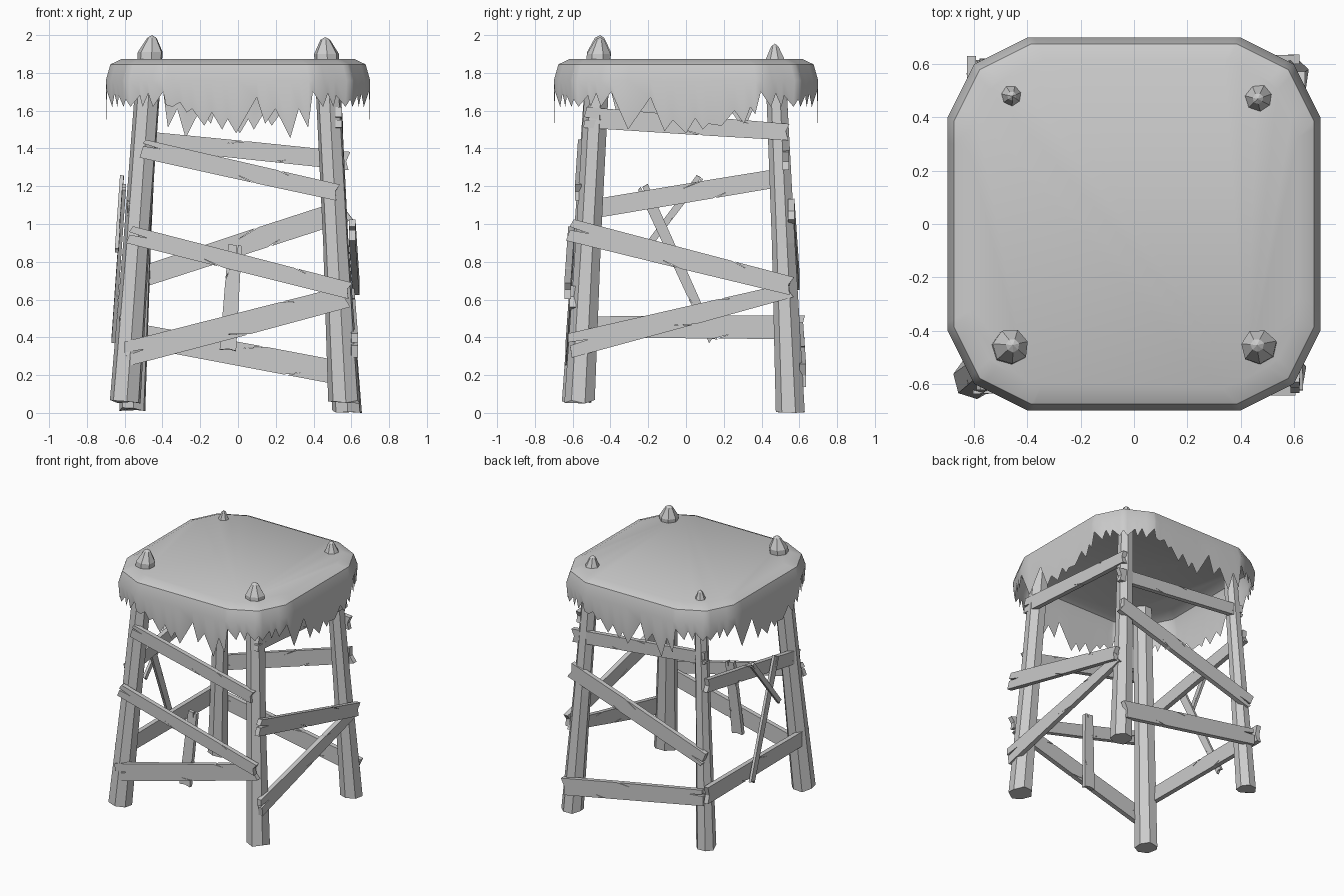
import bpy, bmesh, random
from math import cos, sin, pi, radians
from mathutils import Vector

if "Cube" in bpy.data.objects:
    bpy.data.objects.remove(bpy.data.objects["Cube"])

random.seed(4)


def make_object(name, bm, smooth=False):
    bmesh.ops.recalc_face_normals(bm, faces=bm.faces)
    me = bpy.data.meshes.new(name)
    bm.to_mesh(me)
    bm.free()
    ob = bpy.data.objects.new(name, me)
    bpy.context.collection.objects.link(ob)
    if smooth:
        bpy.context.view_layer.objects.active = ob
        ob.select_set(True)
        bpy.ops.object.shade_smooth_by_angle(angle=radians(35))
        ob.select_set(False)
    return ob


# Leaning posts: seven-sided, slightly uneven, with a chiselled point
def leg(name, foot, head, z0, z1, r0, r1):
    bm = bmesh.new()
    sides, rings = 7, []
    profile = [(z0, r0), (0.9, r0 * 0.45 + r1 * 0.5), (z1 - 0.09, r1), (z1 - 0.015, r1 * 0.38)]
    for i, (z, r) in enumerate(profile):
        c = Vector(foot).lerp(Vector(head), (z - z0) / (z1 - z0))
        ring = []
        for k in range(sides):
            a = 2 * pi * k / sides + 0.3
            rr = r * random.uniform(0.94, 1.06)
            dz = random.uniform(0, 0.02) if (i == 0 and k) else 0
            ring.append(bm.verts.new((c.x + rr * cos(a), c.y + rr * sin(a), z + dz)))
        rings.append(ring)
    for lo, hi in zip(rings, rings[1:]):
        for k in range(sides):
            n = (k + 1) % sides
            bm.faces.new((lo[k], lo[n], hi[n], hi[k]))
    bm.faces.new(rings[0][::-1])
    tip = bm.verts.new((head[0], head[1], z1))
    for k in range(sides):
        bm.faces.new((rings[-1][k], rings[-1][(k + 1) % sides], tip))
    make_object(name, bm)


leg("front_left_leg", (-0.595, -0.575), (-0.455, -0.455), 0.05, 2.00, 0.085, 0.067)
leg("front_right_leg", (0.565, -0.56), (0.462, -0.455), 0.05, 1.99, 0.085, 0.067)
leg("back_left_leg", (-0.56, 0.555), (-0.457, 0.48), 0.01, 1.94, 0.07, 0.048)
leg("back_right_leg", (0.575, 0.555), (0.465, 0.47), 0.00, 1.955, 0.08, 0.055)

# Boards: split, notched outlines extruded outward, lying against the posts
FACES = {
    "front": (Vector((1, 0, 0)), Vector((0, -1, 0))),
    "right": (Vector((0, 1, 0)), Vector((1, 0, 0))),
    "back": (Vector((1, 0, 0)), Vector((0, 1, 0))),
    "left": (Vector((0, 1, 0)), Vector((-1, 0, 0))),
}


def plank(name, face, a0, z0, a1, z1, w0, w1, lift=0.0, thick=0.035):
    h, n = FACES[face]

    def end(a, z):
        return h * a + n * (0.642 - 0.07 * z + lift) + Vector((0, 0, z))

    p, q = end(a0, z0), end(a1, z1)
    u = (q - p).normalized()
    v = n.cross(u).normalized()
    out = u.cross(v).normalized()
    if out.dot(n) < 0:
        out = -out
    c = random.uniform(0.3, 0.6)
    d = random.uniform(0.6, 0.75)
    e = random.uniform(-0.2, 0.2)
    outline = [(0, -0.5), (c, -0.5), (c - 0.09, -0.25), (c + 0.015, -0.5), (1, -0.47),
               (0.985, 0.05), (1, 0.5), (d + 0.015, 0.5), (d + 0.07, 0.3), (d, 0.5),
               (0.01, 0.5), (0, e + 0.08), (0.09, e), (0.005, e - 0.06)]
    bm = bmesh.new()
    vs = [bm.verts.new(p.lerp(q, t) + v * (s * (w0 + (w1 - w0) * t)) - out * thick / 2)
          for t, s in outline]
    f = bm.faces.new(vs)
    new = bmesh.ops.extrude_face_region(bm, geom=[f])["geom"]
    bmesh.ops.translate(bm, vec=out * thick,
                        verts=[g for g in new if isinstance(g, bmesh.types.BMVert)])
    make_object(name, bm)


plank("front_upper_plank", "front", -0.51, 1.40, 0.53, 1.165, 0.10, 0.09, 0.01)
plank("front_middle_plank", "front", -0.58, 0.945, 0.595, 0.645, 0.095, 0.09, 0.03)
plank("front_lower_plank", "front", -0.60, 0.31, 0.58, 0.615, 0.13, 0.12)
plank("front_upright_slat", "front", -0.015, 0.89, -0.055, 0.33, 0.07, 0.09, -0.06, 0.03)
plank("right_upper_plank", "right", -0.54, 1.565, 0.545, 1.485, 0.11, 0.09)
plank("right_middle_plank", "right", -0.62, 0.97, 0.56, 0.67, 0.12, 0.10, 0.03)
plank("right_lower_plank", "right", -0.62, 0.355, 0.56, 0.65, 0.13, 0.08)
plank("back_upper_plank", "back", -0.54, 1.45, 0.59, 1.335, 0.09, 0.10, -0.02)
plank("back_middle_plank", "back", -0.57, 0.70, 0.59, 1.08, 0.11, 0.12, -0.01)
plank("back_lower_plank", "back", -0.58, 0.42, 0.61, 0.20, 0.12, 0.13, -0.01)
plank("left_upper_plank", "left", -0.55, 1.07, 0.55, 1.255, 0.10, 0.10)
plank("left_lower_plank", "left", -0.60, 0.455, 0.63, 0.455, 0.11, 0.13)
plank("left_long_slat", "left", -0.23, 1.20, 0.145, 0.38, 0.06, 0.05, 0.045, 0.02)
plank("left_short_slat", "left", 0.075, 1.25, -0.22, 0.86, 0.04, 0.035, 0.06, 0.02)

# Hide cover: twelve-sided sheet with torn hanging edges (position, hem height)
CORNER = [(-0.6, 1.66), (-0.575, 1.62), (-0.525, 1.68), (-0.51, 1.62), (-0.48, 1.69),
          (-0.455, 1.62), (-0.4, 1.70)]
HEM_A = [(-0.385, 1.63), (-0.35, 1.62), (-0.31, 1.645), (-0.275, 1.59), (-0.245, 1.61),
         (-0.18, 1.52), (-0.14, 1.59), (-0.085, 1.50), (-0.055, 1.555), (-0.01, 1.48),
         (0.10, 1.67), (0.145, 1.53), (0.20, 1.61), (0.28, 1.455), (0.325, 1.61),
         (0.375, 1.51)]
HEM_B = [(-0.31, 1.50), (-0.19, 1.67), (-0.115, 1.49), (-0.07, 1.55), (0.0, 1.48),
         (0.05, 1.56), (0.09, 1.50), (0.12, 1.53), (0.19, 1.52), (0.26, 1.60),
         (0.31, 1.53), (0.345, 1.62), (0.37, 1.58)]
far_corner = [(-x, z) for x, z in reversed(CORNER)]

bm = bmesh.new()
columns = []
for side in range(4):
    hem = CORNER + (HEM_A if side % 2 == 0 else HEM_B) + far_corner[:-1]
    for x, z in hem:
        y = -0.7 + max(0, abs(x) - 0.4) * 0.5
        px, py = x, y
        for _ in range(side):
            px, py = -py, px
        columns.append([bm.verts.new((px * s, py * s, h)) for s, h in
                        ((0.88, 1.874), (0.965, 1.845), (1.0, 1.76), (0.99, z))])
for a, b in zip(columns, columns[1:] + columns[:1]):
    for i in range(3):
        bm.faces.new((a[i], a[i + 1], b[i + 1], b[i]))
bm.faces.new([c[0] for c in columns])
make_object("hide_cover", bm, smooth=True)
